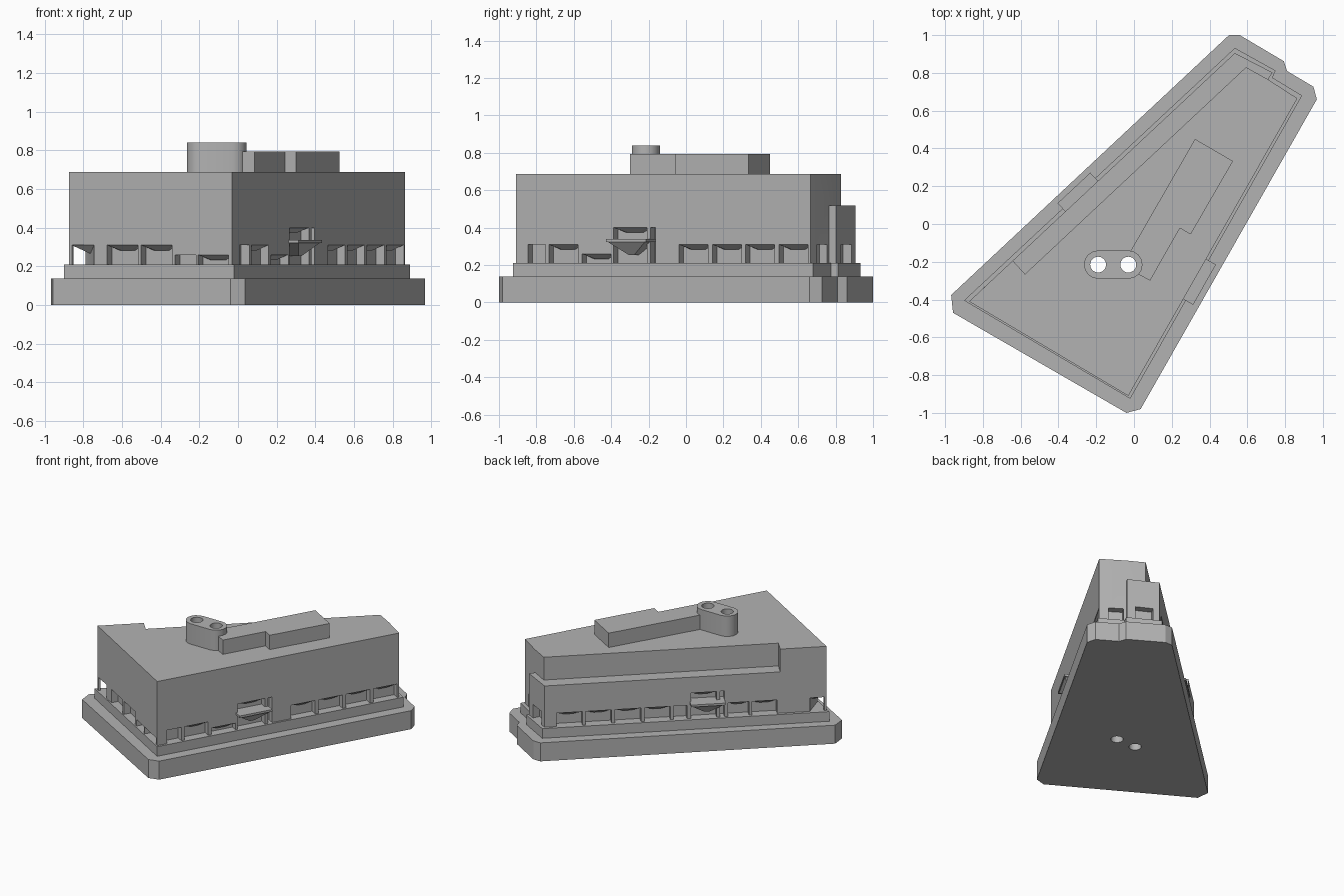
import bpy, bmesh, math
from mathutils import Vector

cube = bpy.data.objects.get("Cube")
if cube:
    bpy.data.objects.remove(cube, do_unlink=True)

stone = bpy.data.materials.new("grey_stone")
stone.use_nodes = True
stone.diffuse_color = (0.45, 0.45, 0.45, 1)
stone.node_tree.nodes["Principled BSDF"].inputs["Base Color"].default_value = (0.45, 0.45, 0.45, 1)


def finish(name, bm):
    bmesh.ops.recalc_face_normals(bm, faces=bm.faces)
    mesh = bpy.data.meshes.new(name)
    bm.to_mesh(mesh)
    bm.free()
    mesh.materials.append(stone)
    obj = bpy.data.objects.new(name, mesh)
    bpy.context.collection.objects.link(obj)
    return obj


def prism(name, outline, low, high):
    bm = bmesh.new()
    face = bm.faces.new([bm.verts.new((x, y, low)) for x, y in outline])
    top = bmesh.ops.extrude_face_region(bm, geom=[face])["geom"]
    bmesh.ops.translate(bm, vec=(0, 0, high - low),
                        verts=[v for v in top if isinstance(v, bmesh.types.BMVert)])
    return finish(name, bm)


def hull(name, points):
    bm = bmesh.new()
    bmesh.ops.convex_hull(bm, input=[bm.verts.new(p) for p in points])
    bmesh.ops.dissolve_limit(bm, angle_limit=0.01, verts=bm.verts, edges=bm.edges)
    return finish(name, bm)


def cut(obj, cutter):
    mod = obj.modifiers.new("cut", "BOOLEAN")
    mod.operation = "DIFFERENCE"
    mod.solver = "EXACT"
    mod.object = cutter
    bpy.context.view_layer.objects.active = obj
    bpy.ops.object.modifier_apply(modifier=mod.name)


def discard(cutter):
    bpy.data.objects.remove(cutter, do_unlink=True)


class Wall:
    """Places things along a wall: share along it, distance outward, height."""
    def __init__(self, start, end):
        self.a, self.d = Vector(start), Vector(end) - Vector(start)
        self.out = Vector((self.d.y, -self.d.x)).normalized()

    def at(self, t, out):
        return self.a + self.d * t + self.out * out

    def rect(self, t0, t1, back, front):
        return [self.at(t0, back), self.at(t1, back), self.at(t1, front), self.at(t0, front)]


# Stepped base and main block
west, south, east, north = (-0.873, -0.41), (-0.03, -0.91), (0.865, 0.665), (0.534, 0.905)
step_in, step_out = (0.71, 0.765), (0.733, 0.802)

base = prism("base", [(-0.968, -0.376), (-0.958, -0.47), (-0.04, -1.0), (0.035, -0.98),
                      (0.968, 0.66), (0.95, 0.727), (0.81, 0.81), (0.793, 0.862),
                      (0.56, 1.0), (0.503, 1.0)], 0, 0.138)
plinth = prism("plinth", [(-0.9, -0.405), (-0.02, -0.925), (0.89, 0.68), (0.733, 0.775),
                          (0.75, 0.812), (0.534, 0.932)], 0.138, 0.21)
block = prism("main_block", [west, south, east, step_in, step_out, north], 0.21, 0.688)

# Upper setback with terrace on the long back side
terrace = prism("terrace_cutter", [(-0.7, -0.13), (-0.577, -0.265), (0.593, 0.83),
                                   step_in, (0.83, 0.9), (0.55, 1.0)], 0.518, 0.8)
cut(block, terrace)
discard(terrace)

# Open corner with a thin post and a corbel
corner = prism("corner_cutter", [(-1, -0.4), (-0.745, -0.6), (-0.745, -0.48),
                                 (-0.79, -0.33), (-0.85, -0.2)], 0.2, 0.31)
cut(block, corner)
discard(corner)
prism("corner_post", [(-0.873, -0.41), (-0.858, -0.419), (-0.85, -0.408), (-0.862, -0.4)], 0.21, 0.315)
hull("corner_corbel", [(-0.862, -0.41, 0.311), (-0.745, -0.48, 0.311),
                       (-0.79, -0.33, 0.311), (-0.755, -0.42, 0.262)])

# Window niches: (start, end, top) as shares along each wall
front_wall, right_wall = Wall(west, south), Wall(south, east)
back_wall = Wall(north, west)
end_wall_a, end_wall_b = Wall(east, step_in), Wall(step_out, north)

front_bays = [(0.232, 0.422, 0.31), (0.441, 0.631, 0.31), (0.65, 0.777, 0.26), (0.79, 0.978, 0.26)]
right_bays = [(0.041, 0.1, 0.31), (0.112, 0.211, 0.31), (0.225, 0.324, 0.26),
              (0.332, 0.445, 0.4), (0.457, 0.475, 0.4)]
right_bays += [(0.554 + 0.113 * i, 0.653 + 0.113 * i, 0.31) for i in range(4)]
back_bays = [(0.042 + 0.104 * i, 0.134 + 0.104 * i, 0.31) for i in range(4)]
back_bays += [(0.458, 0.505, 0.31), (0.52, 0.61, 0.4), (0.622, 0.638, 0.4),
              (0.65, 0.725, 0.31), (0.735, 0.825, 0.31)]

for label, wall, bays in (("front", front_wall, front_bays), ("right", right_wall, right_bays),
                          ("back", back_wall, back_bays),
                          ("end", end_wall_a, [(0.35, 0.9, 0.31)]),
                          ("end_step", end_wall_b, [(0.25, 0.8, 0.31)])):
    for t0, t1, top in bays:
        niche = prism("niche_cutter", wall.rect(t0, t1, -0.05, 0.05), 0.2, top)
        cut(block, niche)
        discard(niche)
        # Sagging ceiling inside the wider niches
        if (t1 - t0) * wall.d.length > 0.14:
            rim = wall.rect(t0, t1, -0.051, -0.002)
            s = (t1 - t0) * 0.25
            low = [wall.at(t0 + s, -0.051), wall.at(t1 - s, -0.051),
                   wall.at(t1 - s * 1.4, -0.035), wall.at(t0 + s * 1.4, -0.035)]
            hull(label + "_niche_ceiling", [(*p, top + 0.001) for p in rim] +
                 [(*p, top - 0.027) for p in low])

# Balconies on tapered brackets
for label, wall, t0, t1 in (("right", right_wall, 0.325, 0.46), ("back", back_wall, 0.515, 0.638)):
    prism(label + "_balcony", wall.rect(t0, t1, -0.05, 0.06), 0.322, 0.338)
    mid = (t0 + t1) / 2
    hull(label + "_balcony_bracket",
         [(*p, 0.323) for p in wall.rect(t0 + 0.005, t1 - 0.005, -0.05, 0.055)] +
         [(*p, 0.255) for p in wall.rect(mid - 0.01, mid + 0.01, -0.05, 0.0)])

# Rooftop room and chimney
room = prism("roof_room", [(0.323, 0.45), (0.524, 0.333), (0.30, -0.055), (0.243, -0.022),
                           (0.085, -0.3), (-0.062, -0.219)], 0.688, 0.795)
flues = (-0.19, -0.03)
r = 0.075
stack_outline = []
for cx, start in ((flues[1], -90), (flues[0], 90)):
    for i in range(9):
        a = math.radians(start + i * 22.5)
        stack_outline.append((cx + r * math.cos(a), -0.215 + r * math.sin(a)))
stack = prism("chimney_stack", stack_outline, 0.688, 0.84)

# Flues run through the whole building
for x in flues:
    circle = [(x + 0.042 * math.cos(math.tau * i / 24), -0.215 + 0.042 * math.sin(math.tau * i / 24))
              for i in range(24)]
    flue = prism("flue_cutter", circle, -0.1, 1)
    for part in (base, plinth, block, room, stack):
        cut(part, flue)
    discard(flue)

# Smooth the round flues and stack, keep corners sharp
bpy.ops.object.select_all(action="DESELECT")
for part in (base, plinth, block, room, stack):
    part.select_set(True)
bpy.context.view_layer.objects.active = block
bpy.ops.object.shade_smooth_by_angle(angle=math.radians(30))
